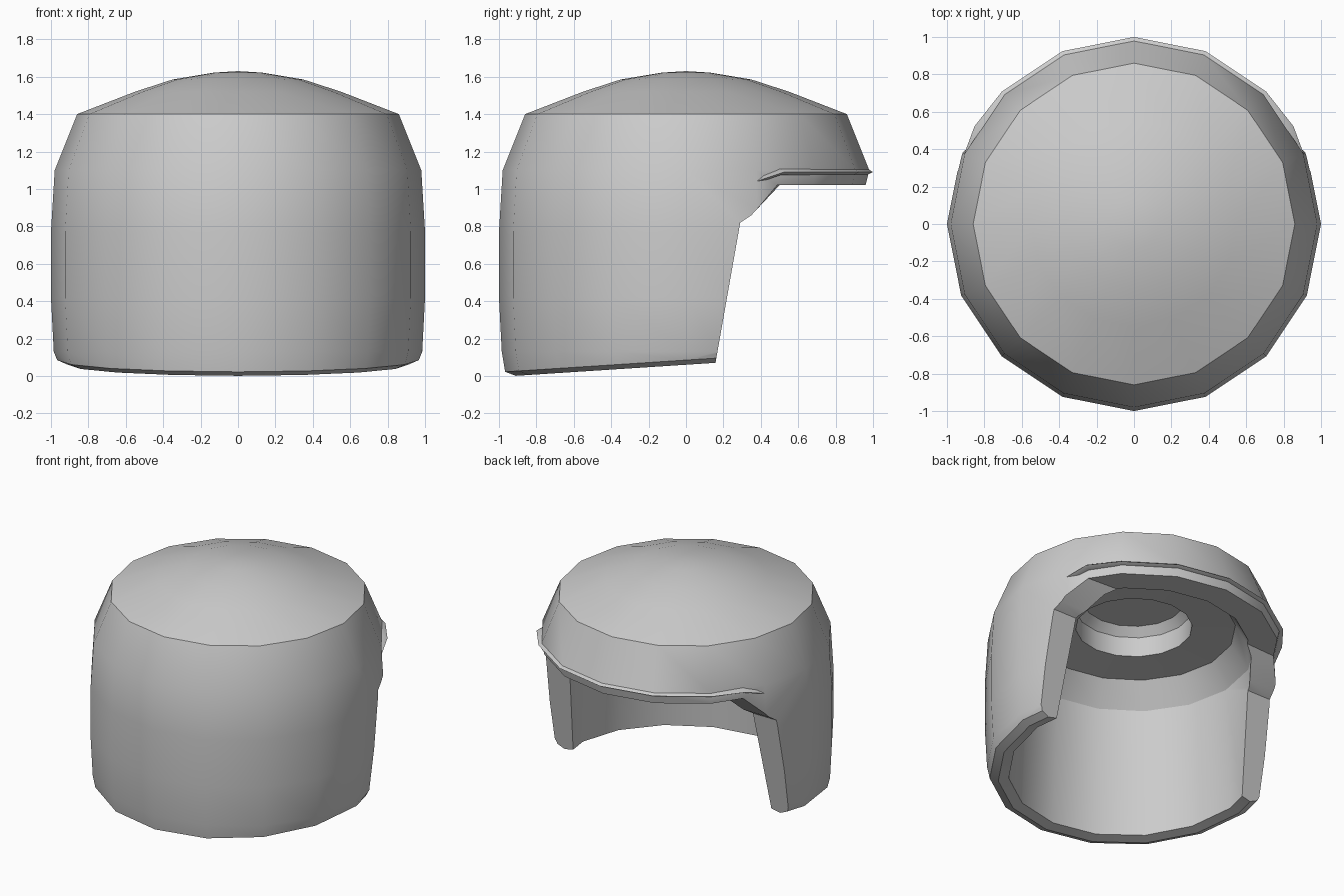
import bpy
import bmesh
from math import cos, sin, radians

cube = bpy.data.objects.get("Cube")
if cube:
    bpy.data.objects.remove(cube, do_unlink=True)

grey = bpy.data.materials.new("plain grey")
grey.use_nodes = True
colour = (0.6, 0.6, 0.6, 1)
grey.diffuse_color = colour
grey.node_tree.nodes["Principled BSDF"].inputs["Base Color"].default_value = colour


def finish(bm, name):
    """Clean up a bmesh and turn it into a grey object."""
    bmesh.ops.remove_doubles(bm, verts=bm.verts, dist=0.0005)
    bmesh.ops.recalc_face_normals(bm, faces=bm.faces)
    mesh = bpy.data.meshes.new(name)
    bm.to_mesh(mesh)
    bm.free()
    mesh.materials.append(grey)
    obj = bpy.data.objects.new(name, mesh)
    bpy.context.collection.objects.link(obj)
    return obj


def lathe(profile, angles, closed_profile, full_turn):
    """Sweep an (r, z) profile through a list of angles in degrees."""
    bm = bmesh.new()
    cols = [[bm.verts.new((r * cos(radians(a)), r * sin(radians(a)), z))
             for r, z in profile] for a in angles]
    n, m = len(cols), len(profile)
    for i in range(n if full_turn else n - 1):
        a, b = cols[i], cols[(i + 1) % n]
        for j in range(m if closed_profile else m - 1):
            k = (j + 1) % m
            bm.faces.new((a[j], b[j], b[k], a[k]))
    if not full_turn:
        bm.faces.new(cols[0])
        bm.faces.new(cols[-1])
    return bm


def smooth(obj):
    bpy.ops.object.select_all(action="DESELECT")
    obj.select_set(True)
    bpy.context.view_layer.objects.active = obj
    bpy.ops.object.shade_smooth_by_angle(angle=radians(30))


# Helmet shell: dome, outer wall, lower rim, lining and stepped crown recess
shell_profile = [
    (0, 1.63), (0.13, 1.622), (0.35, 1.585), (0.55, 1.52), (0.86, 1.4),
    (0.98, 1.1), (1.0, 0.77), (1.0, 0.42), (0.985, 0.13), (0.967, 0.085),
    (0.91, 0.06), (0.84, 0.075), (0.80, 0.97), (0.68, 1.14), (0.39, 1.155),
    (0.39, 1.3), (0.34, 1.36), (0, 1.36)]
bm = lathe(shell_profile, [i * 22.5 for i in range(16)], False, True)
for v in bm.verts:          # the lower rim dips towards the front
    if v.co.z < 0.1:
        v.co.z += 0.065 * v.co.y
shell = finish(bm, "helmet_shell")

# Cutter for the opening between the side pillars
opening = [(0.11, -0.2), (0.29, 0.82), (0.35, 0.86), (0.5, 1.02),
           (1.3, 1.02), (1.3, -0.2)]
bm = bmesh.new()
face = bm.faces.new([bm.verts.new((-1.3, y, z)) for y, z in opening])
side = bmesh.ops.extrude_face_region(bm, geom=[face])
bmesh.ops.translate(bm, vec=(2.6, 0, 0),
                    verts=[g for g in side["geom"] if isinstance(g, bmesh.types.BMVert)])
cutter = finish(bm, "opening_cutter")
cutter.hide_render = True

bpy.context.view_layer.objects.active = shell
mod = shell.modifiers.new("opening", "BOOLEAN")
mod.operation = "DIFFERENCE"
mod.solver = "EXACT"
mod.object = cutter
bpy.ops.object.modifier_apply(modifier=mod.name)
bpy.data.objects.remove(cutter, do_unlink=True)

# Pull in the lower edge of the brow band
for v in shell.data.vertices:
    if v.co.y > 0.45 and abs(v.co.z - 1.02) < 0.01 and v.co.xy.length > 0.9:
        v.co.x *= 0.975
        v.co.y *= 0.975
smooth(shell)

# Thin flared lip above the opening, sinking into the wall at both ends
half = [22.5, 31.5, 45, 67.5]
angles = half + [90] + [180 - a for a in reversed(half)]
bm = lathe([(0.94, 1.11), (0.977, 1.105), (1.0, 1.09), (0.97, 1.075), (0.94, 1.075)],
           angles, True, False)
for v in bm.verts:
    if v.co.y < 0.42:
        v.co.x *= 0.982
        v.co.y *= 0.982
        v.co.z -= 0.05
smooth(finish(bm, "opening_lip"))
